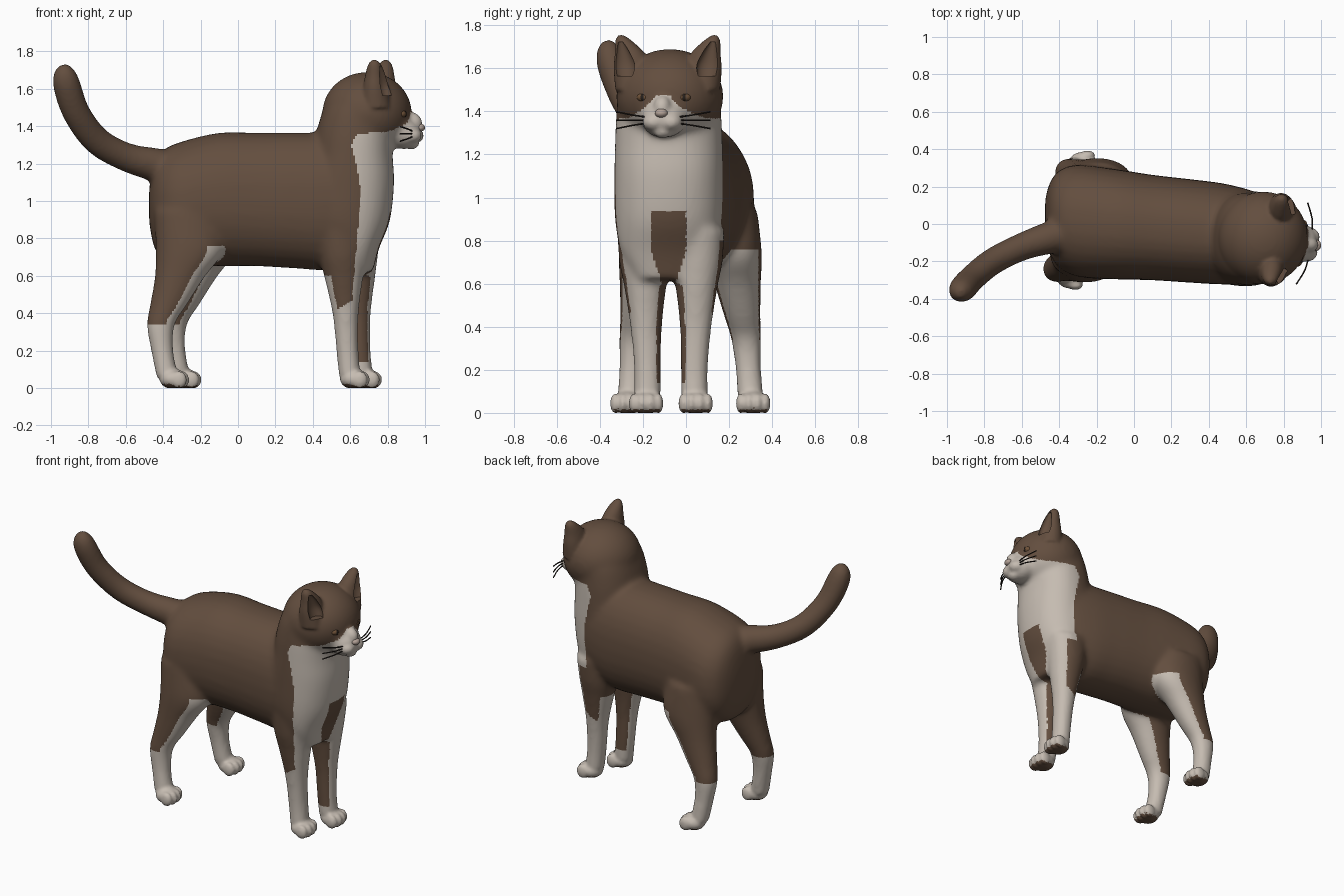
import bpy, bmesh, math
from mathutils import Matrix, Vector

if "Cube" in bpy.data.objects:
    bpy.data.objects.remove(bpy.data.objects["Cube"])

def material(name, rgb):
    m = bpy.data.materials.new(name)
    m.diffuse_color = (*rgb, 1)
    m.use_nodes = True
    m.node_tree.nodes["Principled BSDF"].inputs["Base Color"].default_value = m.diffuse_color
    return m

BROWN = material("brown_fur", (0.125, 0.076, 0.049))
CREAM = material("cream_fur", (0.56, 0.50, 0.44))
AMBER = material("amber_eye", (0.16, 0.085, 0.04))
DARK = material("dark_pupil", (0.02, 0.015, 0.012))
NOSE = material("nose_skin", (0.45, 0.36, 0.31))
HEAD = Matrix.Translation((0.69, -0.075, 0)) @ Matrix.Rotation(math.radians(-8), 4, 'Z')

def lerp_table(t, pts):
    for (a, va), (b, vb) in zip(pts, pts[1:]):
        if t <= b:
            return va + (vb - va) * max(0, (t - a) / (b - a))
    return pts[-1][1]

def smooth_rings(rings, n=4):
    # Catmull-Rom interpolation of (x, y, z, radius_a, radius_b)
    R = [Vector(r) for r in rings]
    out = []
    for i in range(len(R) - 1):
        p0, p1, p2, p3 = R[max(i - 1, 0)], R[i], R[i + 1], R[min(i + 2, len(R) - 1)]
        for k in range(n):
            t = k / n
            out.append(0.5 * (2 * p1 + (p2 - p0) * t + (2 * p0 - 5 * p1 + 4 * p2 - p3) * t * t
                              + (3 * p1 - p0 - 3 * p2 + p3) * t ** 3))
    return out + [R[-1]]

def loft(bm, rings, axis, mat=Matrix(), p=2.25, seg=32):
    R = smooth_rings(rings)
    loops = []
    for i, r in enumerate(R):
        c = Vector(r[:3])
        if axis == 'x':
            a, b = Vector((0, 1, 0)), Vector((0, 0, 1))
        elif axis == 'z':
            a, b = Vector((1, 0, 0)), Vector((0, 1, 0))
        else:
            t = (Vector(R[min(i + 1, len(R) - 1)][:3]) - Vector(R[max(i - 1, 0)][:3])).normalized()
            a = t.cross(Vector((0, 1, 0))).normalized()
            b = t.cross(a)
        ring = []
        for k in range(seg):
            w = 2 * math.pi * k / seg
            ca, sa = math.cos(w), math.sin(w)
            ca = math.copysign(abs(ca) ** (2 / p), ca)
            sa = math.copysign(abs(sa) ** (2 / p), sa)
            ring.append(bm.verts.new(mat @ (c + a * ca * max(r[3], 0.004) + b * sa * max(r[4], 0.004))))
        loops.append(ring)
    for l, m in zip(loops, loops[1:]):
        for k in range(seg):
            bm.faces.new((l[k], l[(k + 1) % seg], m[(k + 1) % seg], m[k]))
    bm.faces.new(loops[0])
    bm.faces.new(loops[-1])

def ball(bm, c, r, mat=Matrix()):
    M = mat @ Matrix.Translation(c) @ Matrix.Diagonal((*r, 1))
    bmesh.ops.create_uvsphere(bm, u_segments=32, v_segments=20, radius=1, matrix=M)

def make(name, bm, mat):
    bmesh.ops.recalc_face_normals(bm, faces=bm.faces)
    me = bpy.data.meshes.new(name)
    bm.to_mesh(me)
    bm.free()
    me.materials.append(mat)
    me.polygons.foreach_set("use_smooth", [True] * len(me.polygons))
    ob = bpy.data.objects.new(name, me)
    bpy.context.collection.objects.link(ob)
    return ob

def fuse(ob, voxel, iterations, cutter=None):
    m = ob.modifiers.new("fuse", 'REMESH')
    m.mode, m.voxel_size = 'VOXEL', voxel
    s = ob.modifiers.new("soften", 'SMOOTH')
    s.factor, s.iterations = 0.5, iterations
    if cutter:
        b = ob.modifiers.new("hollow", 'BOOLEAN')
        b.operation, b.solver, b.object = 'DIFFERENCE', 'EXACT', cutter
    bpy.context.view_layer.update()
    me = bpy.data.meshes.new_from_object(ob.evaluated_get(bpy.context.evaluated_depsgraph_get()))
    ob.modifiers.clear()
    ob.data = me

# ---- torso, neck, head, legs and tail, fused softly ----
bm = bmesh.new()
torso = [(-.475, .98, .10, .09), (-.45, .98, .19, .22), (-.40, .98, .26, .295), (-.3, .985, .30, .335),
         (-.1, 1.01, .295, .357), (.1, 1.01, .282, .357), (.3, 1.005, .277, .363),
         (.5, 1.0, .268, .365), (.68, 1.03, .23, .32), (.77, 1.08, .16, .2)]
loft(bm, [(x, -.01 - .09 * x, z, a, b) for x, z, a, b in torso], 'x')
neck = [(.62, .64, .08, .15), (.75, .62, .135, .22), (.9, .585, .228, .25), (1.1, .6, .235, .253),
        (1.25, .615, .212, .25), (1.37, .625, .205, .245), (1.5, .65, .19, .23), (1.6, .67, .14, .18)]
loft(bm, [(x, -.08, z, a, b) for z, x, a, b in neck], 'z')
ball(bm, (0, 0, 1.472), (.24, .25, .22), HEAD)
ball(bm, (.2, 0, 1.365), (.098, .108, .088), HEAD)
loft(bm, [(-.30, -.04, 1.15, .09, .09), (-.42, -.065, 1.19, .092, .09), (-.594, -.12, 1.235, .078, .075),
          (-.755, -.2, 1.325, .076, .072), (-.865, -.29, 1.475, .075, .07), (-.915, -.345, 1.62, .075, .07),
          (-.928, -.36, 1.69, .06, .057), (-.932, -.365, 1.735, .025, .025)], None, p=2)
# leg sections: z, x, y, radius x, radius y (near side; far side is mirrored and stepped forward)
front_leg = [(.85, .56, -.2, .14, .12), (.7, .56, -.195, .122, .115), (.6, .565, -.19, .105, .1),
             (.4, .575, -.185, .07, .074), (.2, .585, -.178, .06, .064), (.05, .6, -.18, .06, .064)]
hind_leg = [(.95, -.27, -.16, .18, .13), (.75, -.255, -.18, .185, .132), (.6, -.31, -.2, .135, .108),
            (.45, -.37, -.222, .1, .085), (.34, -.413, -.24, .075, .07), (.2, -.405, -.25, .06, .06),
            (.05, -.375, -.262, .06, .062)]
LEGS = [(front_leg, -.14, .63, -.185), (hind_leg, .04, -.335, -.272)]
for rings, ysum, px, py in LEGS:
    for far in (False, True):
        fy = (lambda y: ysum - y) if far else (lambda y: y)
        dx = .065 if far else 0
        loft(bm, [(x + dx, fy(y), z, a, b) for z, x, y, a, b in rings], 'z', p=2.1)
body = make("cat_body", bm, BROWN)
fuse(body, .014, 14)

# ---- crisper details: paws, toes, ears, muzzle ----
bm = bmesh.new()
bm.from_mesh(body.data)
for rings, ysum, px, py in LEGS:
    for far in (False, True):
        x, y = (px + .065, ysum - py) if far else (px, py)
        ball(bm, (x - .01, y, .05), (.075, .073, .054))
        for d in (-.056, -.02, .02, .056):
            ball(bm, (x + .04 - abs(d) * .35, y + d, .046), (.042, .024, .047))
ear = [(1.5, .07, .165, .085, .08), (1.6, .07, .165, .07, .088), (1.67, .07, .178, .055, .07),
       (1.72, .07, .202, .04, .045), (1.745, .07, .215, .026, .026), (1.757, .07, .22, .01, .01)]
hollow = [(1.565, .132, .19, .035, .045), (1.62, .125, .195, .04, .05), (1.68, .113, .205, .028, .032),
          (1.725, .1, .215, .01, .012)]
cut = bmesh.new()
for s in (-1, 1):
    loft(bm, [(x, s * v, z, a, b) for z, x, v, a, b in ear], 'z', HEAD, 2)
    loft(cut, [(x, s * v, z, a, b) for z, x, v, a, b in hollow], 'z', HEAD, 2)
    ball(bm, (.245, s * .04, 1.352), (.055, .052, .042), HEAD)
ball(bm, (.235, 0, 1.415), (.063, .045, .062), HEAD)
ball(bm, (.24, 0, 1.31), (.04, .045, .032), HEAD)
bm.to_mesh(body.data)
bm.free()
cutter = make("ear_hollow_cutter", cut, BROWN)
cutter.hide_render = True
cutter.hide_viewport = False
fuse(body, .0105, 3, cutter)
bpy.data.objects.remove(cutter)

# ---- coat pattern ----
CHEST = [(.4, .5), (.47, .61), (.8, .635), (1.0, .655), (1.1, .65), (1.2, .63), (1.3, .605), (1.37, .64)]
MASK = [(.03, 1.475), (.055, 1.445), (.09, 1.415), (.16, 1.375), (.25, 1.36)]
TO_HEAD = HEAD.inverted()

def is_cream(c, n):
    x, y, z = c
    mid = -.01 - .09 * x
    far = y > mid
    inward = -n.y if far else n.y
    xs = x - (.065 if far else 0)
    if z < .022 and n.z < -.6:
        return False                                   # paw pads
    if x < .2:                                         # hind legs
        return z < .76 and (z < .34 or (n.x > .35 and n.z < .2 and xs < -.02))
    if z < .72 and inward > .65 and z > .14:
        return False                                   # inside of front legs
    if x > .55 and .6 < z < .935 and abs(y + .08) < .08 * min(1, (z - .5) / .25):
        return False                                   # breast patch
    if z < .4 or (z < .6 and n.x < -.6 and x > .4):
        return True
    if z > 1.2:
        return x > lerp_table(z, CHEST) and z < lerp_table(abs((TO_HEAD @ c).y), MASK)
    return (xs if z < .8 else x) > lerp_table(z, CHEST)

me = body.data
me.materials.clear()
me.materials.append(BROWN)
me.materials.append(CREAM)
for v in me.vertices:
    v.co.z = max(v.co.z - .002, 0)
for f in me.polygons:
    f.material_index = int(is_cream(f.center, f.normal))
    f.use_smooth = True
me.set_sharp_from_angle(angle=math.radians(50))

# ---- eyes, nose and whiskers ----
for s, side in ((-1, "right"), (1, "left")):
    bm = bmesh.new()
    ball(bm, (.198, s * .095, 1.465), (.028, .032, .022), HEAD)
    make(side + "_eye", bm, AMBER)
    bm = bmesh.new()
    ball(bm, (.219, s * .098, 1.465), (.009, .009, .016), HEAD)
    make(side + "_pupil", bm, DARK)
    bm = bmesh.new()
    for k in range(3):
        z = 1.345 + .014 * k
        loft(bm, [(.255, s * .07, z, .0025, .0025), (.245, s * .14, z + .01 * (k - 1), .002, .002),
                  (.21, s * .22, z + .025 * (k - 1), .001, .001)], None, HEAD, 2, 6)
    make(side + "_whiskers", bm, DARK)
bm = bmesh.new()
ball(bm, (.287, 0, 1.392), (.026, .03, .021), HEAD)
make("nose", bm, NOSE)
